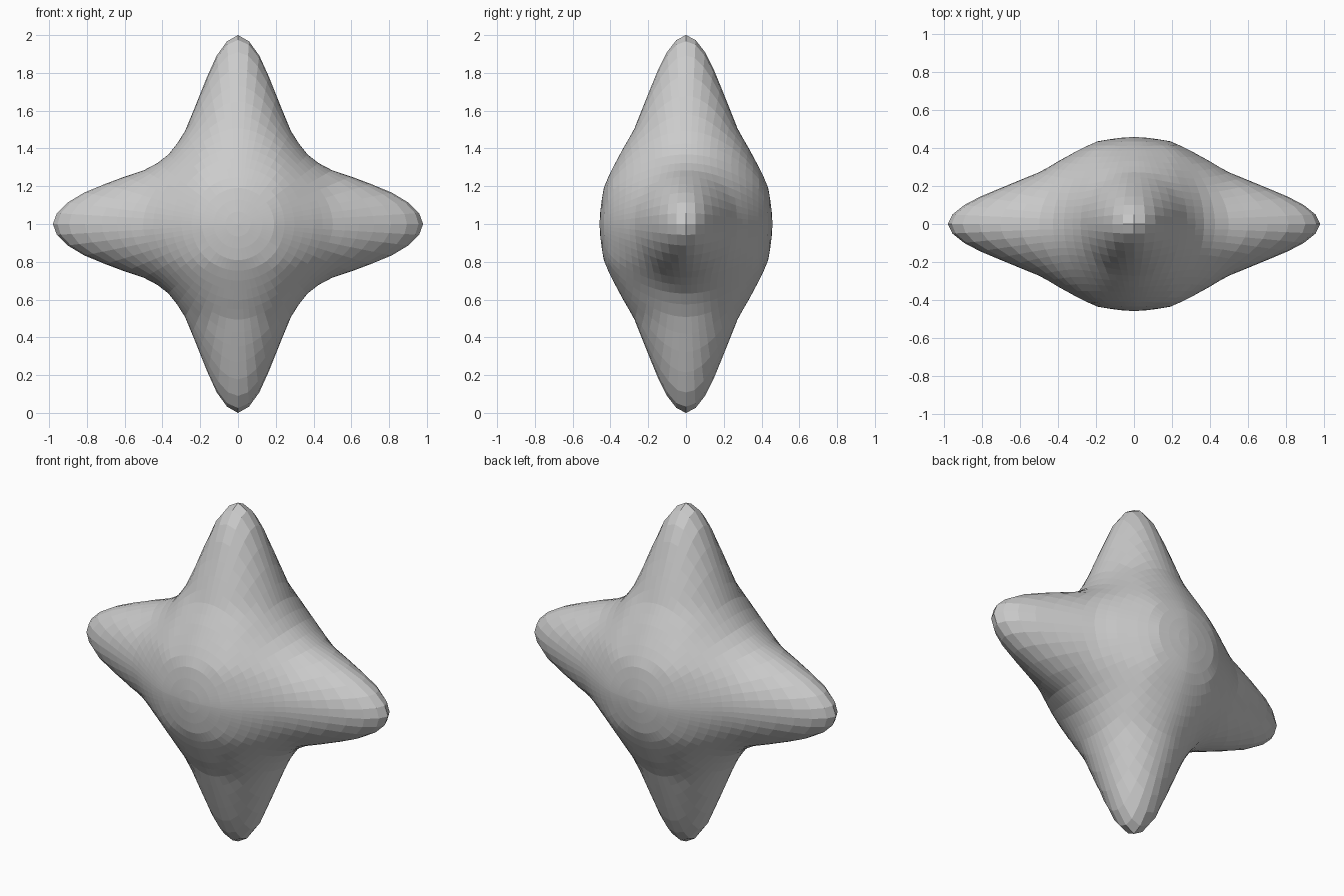
import bpy, bmesh, math
from mathutils import Vector, Matrix

if "Cube" in bpy.data.objects:
    bpy.data.objects.remove(bpy.data.objects["Cube"])

# Radius of one spindle against distance from the centre
PROFILE = [(0, .42), (.2, .41), (.3, .37), (.4, .325), (.5, .272), (.6, .235),
           (.7, .195), (.8, .155), (.88, .12), (.95, .075), (.98, .045), (1, .002)]


def radius(t):
    for (a, ra), (b, rb) in zip(PROFILE, PROFILE[1:]):
        if t <= b:
            return ra + (rb - ra) * (t - a) / (b - a)
    return .002


def spindle(t, u, v):
    # Below 1 inside the spindle, above 1 outside
    return max(math.hypot(u, v) / radius(t), t, 1e-3)


def field(p):
    # Soft union of the horizontal and the upright spindle
    tx, tz = abs(p.x) / .98, abs(p.z)
    flat = 1 + .4 * max(0, tx - .4)
    g1 = spindle(tx, p.y, p.z / flat)
    g2 = spindle(tz, p.x, p.y)
    return (g1 ** -8 + g2 ** -8) ** (-1 / 8)


def surface_point(d):
    lo, hi = 0, 1.3
    for _ in range(24):
        mid = (lo + hi) / 2
        if field(d * mid) < 1:
            lo = mid
        else:
            hi = mid
    return d * lo


# Sphere with its poles front and back, rows gathered towards the four tips
bm = bmesh.new()
bmesh.ops.create_uvsphere(bm, u_segments=64, v_segments=32, radius=1,
                          matrix=Matrix.Rotation(math.pi / 2, 4, 'X'))
for v in bm.verts:
    ang = math.atan2(v.co.z, v.co.x)
    lat = math.asin(max(-1, min(1, v.co.y)))
    ang -= .4 * math.sin(4 * ang) / 4
    lat *= .5 + .5 * abs(lat) / (math.pi / 2)
    d = Vector((math.cos(lat) * math.cos(ang), math.sin(lat), math.cos(lat) * math.sin(ang)))
    v.co = surface_point(d) + Vector((0, 0, 1))
bmesh.ops.recalc_face_normals(bm, faces=bm.faces)

mesh = bpy.data.meshes.new("four_point_star")
bm.to_mesh(mesh)
bm.free()
star = bpy.data.objects.new("four_point_star", mesh)
bpy.context.collection.objects.link(star)
